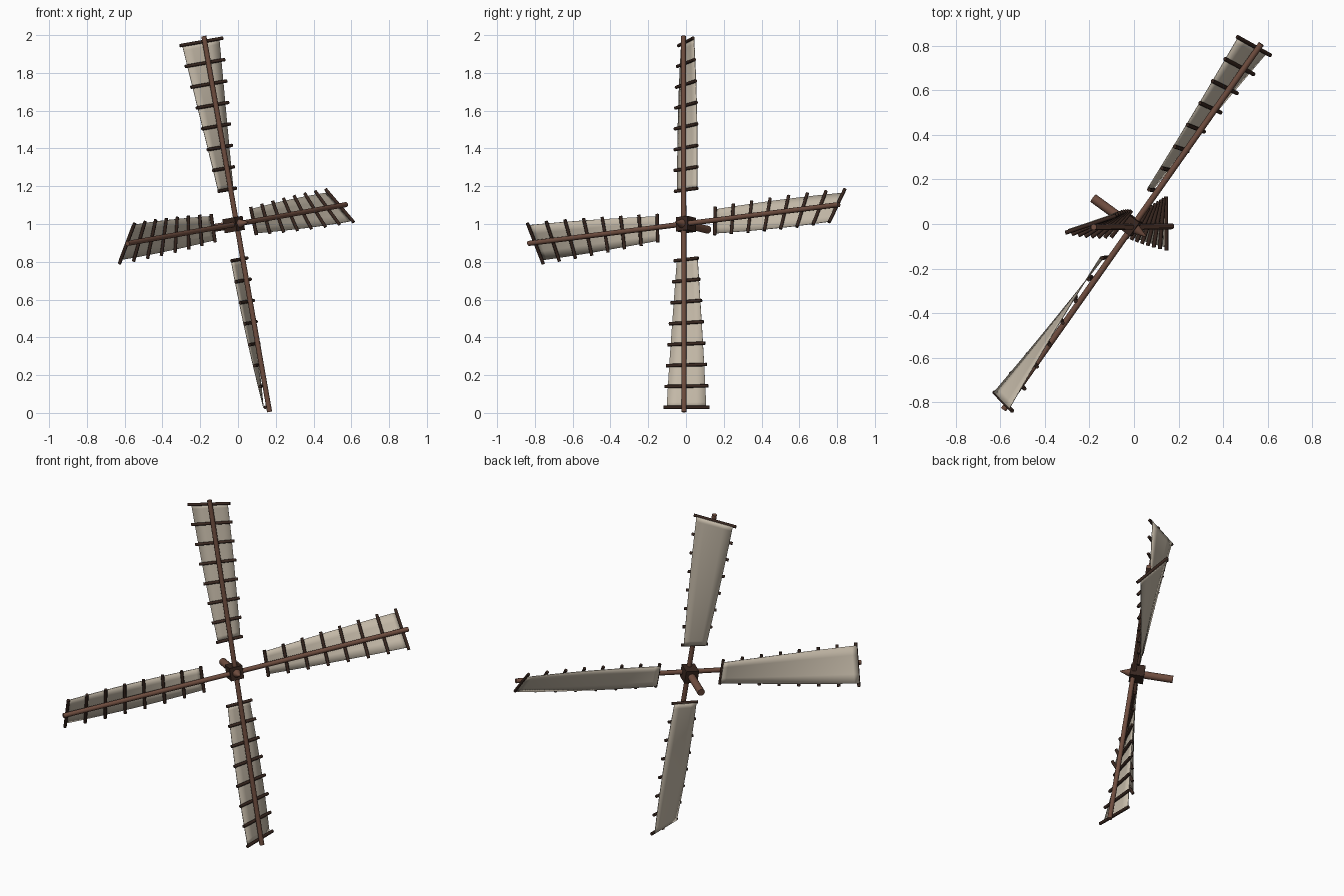
import bpy, math
from mathutils import Vector, Matrix

if "Cube" in bpy.data.objects:
    bpy.data.objects.remove(bpy.data.objects["Cube"])


def material(name, rgb):
    m = bpy.data.materials.new(name)
    m.diffuse_color = (*rgb, 1)
    m.use_nodes = True
    m.node_tree.nodes["Principled BSDF"].inputs["Base Color"].default_value = m.diffuse_color
    return m


WOOD = material("brown wood", (0.16, 0.075, 0.05))
DARK = material("dark wood", (0.04, 0.02, 0.014))
CLOTH = material("sail cloth", (0.58, 0.51, 0.41))

# Rotor frame: f = axis pointing forward, up/side = the two crossing spars
az, tilt, spin = math.radians(36), math.radians(8), math.radians(5.9)
f = Vector((math.cos(az) * math.cos(tilt), -math.sin(az) * math.cos(tilt), math.sin(tilt)))
u = Vector((math.sin(az), math.cos(az), 0))
v = f.cross(u)
up = v * math.cos(spin) - u * math.sin(spin)
side = u * math.cos(spin) + v * math.sin(spin)
C = Vector((-0.007, -0.012, 1.0))


def finish(ob, name, mat, smooth=True):
    ob.name = name
    ob.data.materials.append(mat)
    if smooth:
        bpy.ops.object.shade_smooth_by_angle(angle=math.radians(50))
    return ob


def rod(name, a, b, r, mat, sides=12, r2=None):
    d = b - a
    bpy.ops.mesh.primitive_cone_add(vertices=sides, radius1=r, radius2=r if r2 is None else r2,
                                    depth=d.length, location=(a + b) / 2,
                                    rotation=d.to_track_quat('Z', 'Y').to_euler())
    return finish(bpy.context.object, name, mat)


R0, R1, BARS = 0.187, 0.982, 8


def station(d, e, t):
    """Bar centre, bar direction, surface normal and half length at fraction t."""
    p = math.radians(2 + 34 * t)
    across = e * math.cos(p) + f * math.sin(p)
    normal = f * math.cos(p) - e * math.sin(p)
    centre = C + d * (R0 + (R1 - R0) * t) - f * 0.022
    return centre, across, normal, 0.076 + 0.046 * t


def sail(name, d, e):
    # Spar
    rod(name + "_spar", C, C + d * 1.01, 0.0135, WOOD)
    # Cross bars, twisting towards the tip
    for i in range(BARS):
        c, a, n, h = station(d, e, i / (BARS - 1))
        rod(f"{name}_bar_{i + 1}", c - a * h, c + a * h, 0.009, DARK, 8)
    # Twisted cloth behind the bars
    rows, cols = 29, 5
    verts, faces = [], []
    for i in range(rows):
        c, a, n, h = station(d, e, i / (rows - 1))
        for j in range(cols):
            verts.append(c - n * 0.010 + a * h * 0.86 * (2 * j / (cols - 1) - 1))
    for i in range(rows - 1):
        for j in range(cols - 1):
            k = i * cols + j
            faces.append((k, k + cols, k + cols + 1, k + 1))
    me = bpy.data.meshes.new(name + "_cloth")
    me.from_pydata(verts, [], faces)
    ob = bpy.data.objects.new(name + "_cloth", me)
    bpy.context.collection.objects.link(ob)
    bpy.ops.object.select_all(action='DESELECT')
    ob.select_set(True)
    bpy.context.view_layer.objects.active = ob
    finish(ob, name + "_cloth", CLOTH)
    s = ob.modifiers.new("thickness", 'SOLIDIFY')
    s.thickness = 0.004
    s.offset = 0


sail("top_sail", up, side)
sail("right_sail", side, -up)
sail("bottom_sail", -up, -side)
sail("left_sail", -side, up)

# Hub block aligned with the spars
bpy.ops.mesh.primitive_cube_add(size=1)
hub = bpy.context.object
basis = Matrix((side, up, side.cross(up))).transposed().to_4x4()
hub.matrix_world = Matrix.Translation(C - f * 0.02) @ basis @ Matrix.Diagonal((0.075, 0.075, 0.08, 1))
finish(hub, "hub", DARK, False)

# Axle behind and pointed cap in front
rod("axle", C - f * 0.22, C, 0.021, WOOD, 16)
rod("nose_cap", C + f * 0.018, C + f * 0.075, 0.024, WOOD, 16, 0.003)
